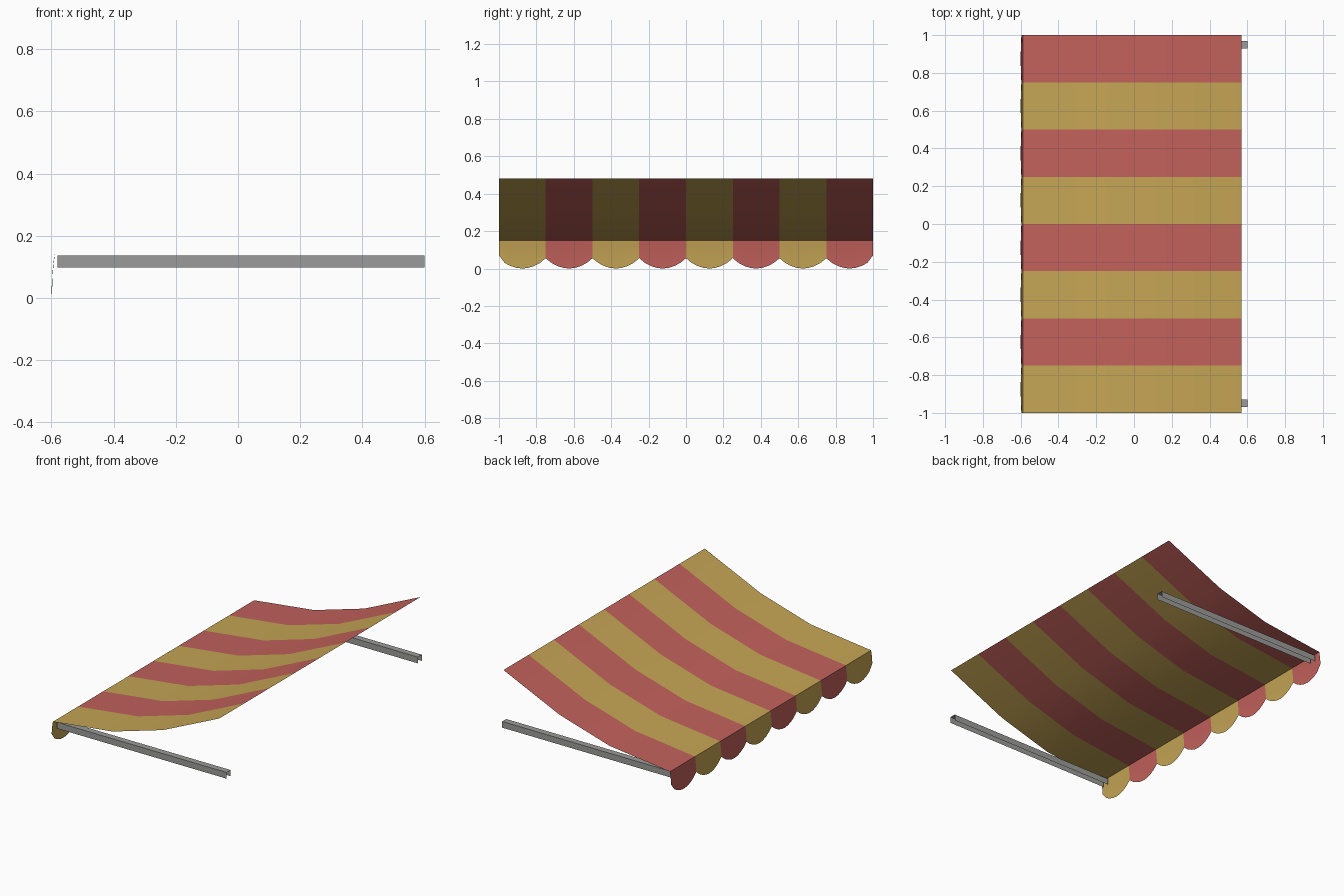
import bpy, bmesh, math

if "Cube" in bpy.data.objects:
    bpy.data.objects.remove(bpy.data.objects["Cube"])

def material(name, rgb):
    m = bpy.data.materials.new(name)
    m.diffuse_color = (*rgb, 1)
    m.use_nodes = True
    m.node_tree.nodes["Principled BSDF"].inputs["Base Color"].default_value = m.diffuse_color
    return m

yellow = material("yellow cloth", (0.56, 0.375, 0.09))
red = material("red cloth", (0.54, 0.12, 0.105))
grey = material("grey metal", (0.33, 0.33, 0.325))

STRIPES, STEPS = 8, 8

def sheet(name, rows, point, ys, mats, mat_rule):
    """Grid of quads: point(row, y) gives each position."""
    bm = bmesh.new()
    grid = [[bm.verts.new(point(r, y)) for y in ys] for r in range(rows)]
    for r in range(rows - 1):
        for c in range(len(ys) - 1):
            f = bm.faces.new((grid[r][c], grid[r + 1][c], grid[r + 1][c + 1], grid[r][c + 1]))
            f.material_index = mat_rule((ys[c] + ys[c + 1]) / 2)
    me = bpy.data.meshes.new(name)
    bm.to_mesh(me)
    bm.free()
    for m in mats:
        me.materials.append(m)
    ob = bpy.data.objects.new(name, me)
    bpy.context.collection.objects.link(ob)
    return ob

def smooth(ob):
    bpy.ops.object.select_all(action='DESELECT')
    ob.select_set(True)
    bpy.context.view_layer.objects.active = ob
    bpy.ops.object.shade_smooth_by_angle(angle=math.radians(35))

ys = [-1 + 2 * i / (STRIPES * STEPS) for i in range(STRIPES * STEPS + 1)]
stripe = lambda y: int((y + 1) / 2 * STRIPES) % 2

# Sagging striped canopy
sag = [(-0.588, 0.15), (-0.17, 0.20), (0.18, 0.303), (0.57, 0.48)]
canopy = sheet("canopy", len(sag), lambda r, y: (sag[r][0], y, sag[r][1]),
               ys, [yellow, red], stripe)
smooth(canopy)

# Scalloped valance hanging from the front edge
def valance_point(r, y):
    t = 1 - r / 4                                   # 1 at the hem, 0 at the top
    s = abs(math.sin(math.pi * (y + 1) / 2 * STRIPES))
    hem = (0.07 if abs(y) > 0.999 else 0.055) * (1 - s ** 0.8)
    x = -0.588 - 0.012 * math.sin(t * math.pi / 2) * (0.7 + 0.3 * s)
    return (x, y, 0.15 + (hem - 0.15) * t)

valance = sheet("valance", 5, valance_point, ys, [yellow, red], stripe)
smooth(valance)

# Side arms: thin channels open at the bottom and ends
def arm(name, yc):
    prof = [(-0.02, 0.098), (-0.02, 0.137), (0.02, 0.137), (0.02, 0.098)]
    bm = bmesh.new()
    a, b = [[bm.verts.new((x, yc + p, z)) for p, z in prof] for x in (-0.58, 0.6)]
    for i in range(3):
        bm.faces.new((a[i], b[i], b[i + 1], a[i + 1]))
    me = bpy.data.meshes.new(name)
    bm.to_mesh(me)
    bm.free()
    me.materials.append(grey)
    bpy.context.collection.objects.link(bpy.data.objects.new(name, me))

arm("front_arm", -0.95)
arm("back_arm", 0.95)
